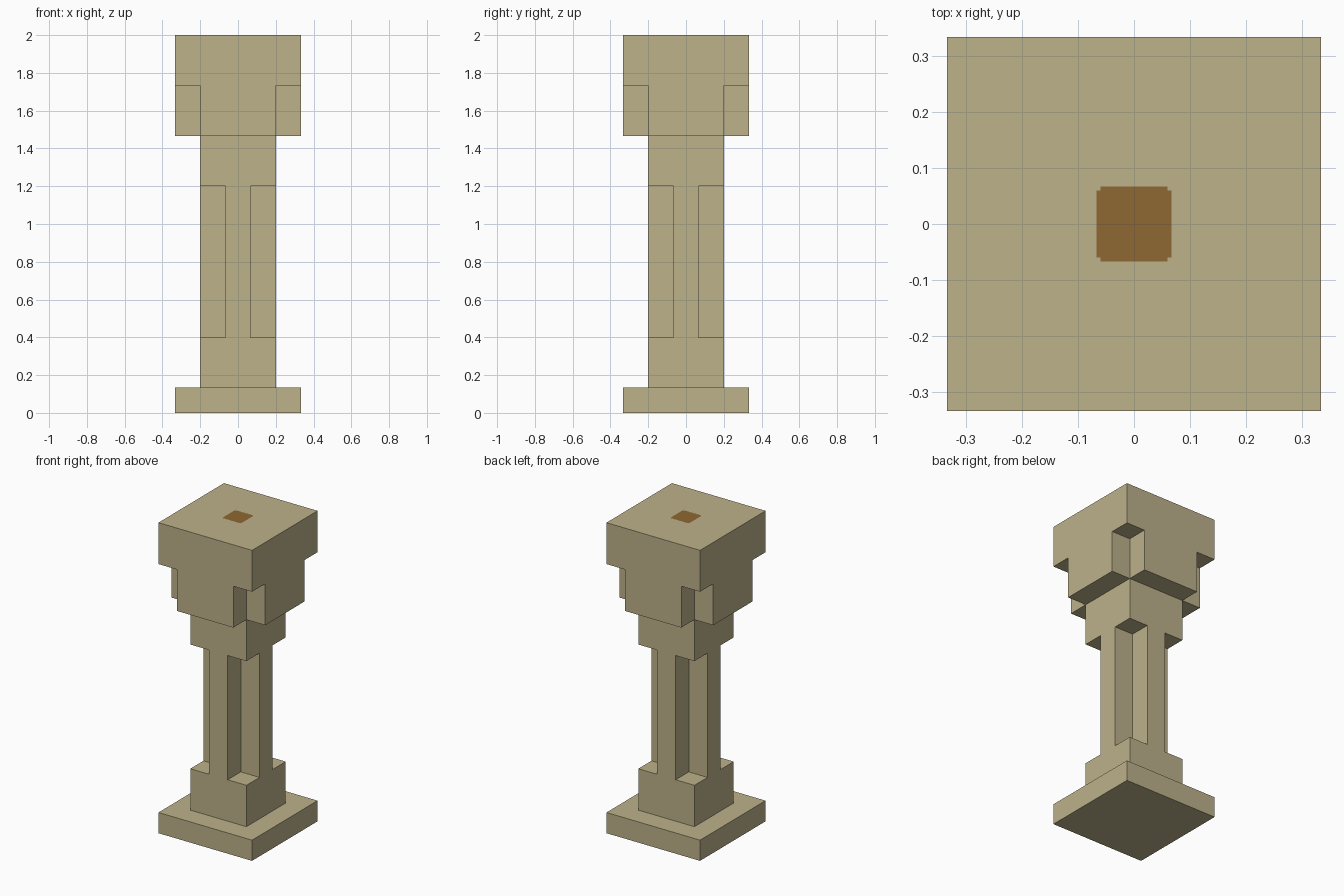
import bpy
import bmesh

if "Cube" in bpy.data.objects:
    bpy.data.objects.remove(bpy.data.objects["Cube"], do_unlink=True)

U = 2 / 30                      # block unit
WIDE, MID, SLIM = 5 * U, 3 * U, U


def make_material(name, rgb):
    mat = bpy.data.materials.new(name)
    mat.use_nodes = True
    colour = (*rgb, 1)
    mat.diffuse_color = colour
    mat.node_tree.nodes["Principled BSDF"].inputs["Base Color"].default_value = colour
    return mat


stone = make_material("sandstone", (0.509, 0.445, 0.258))
brown = make_material("brown", (0.275, 0.138, 0.033))


def square(r):
    return [(r, r), (-r, r), (-r, -r), (r, -r)]


def cross(r, arm):
    """Square outline of half width r with its corners notched back to arm."""
    quarter = [(r, arm), (arm, arm), (arm, r)]
    points = []
    for _ in range(4):
        points += quarter
        quarter = [(-y, x) for x, y in quarter]
    return points


def prism(name, outline, z0, z1):
    bm = bmesh.new()
    face = bm.faces.new([bm.verts.new((x, y, z0)) for x, y in outline])
    top = bmesh.ops.extrude_face_region(bm, geom=[face])["geom"]
    verts = [v for v in top if isinstance(v, bmesh.types.BMVert)]
    bmesh.ops.translate(bm, vec=(0, 0, z1 - z0), verts=verts)
    bmesh.ops.recalc_face_normals(bm, faces=bm.faces)
    mesh = bpy.data.meshes.new(name)
    bm.to_mesh(mesh)
    bm.free()
    mesh.materials.append(stone)
    obj = bpy.data.objects.new(name, mesh)
    bpy.context.collection.objects.link(obj)
    return obj


# Stacked pillar, from the ground up
prism("base_slab", square(WIDE), 0, 2 * U)
prism("lower_collar", square(MID), 2 * U, 6 * U)
prism("grooved_shaft", cross(MID, SLIM), 6 * U, 18 * U)
prism("upper_collar", square(MID), 18 * U, 22 * U)
prism("notched_head", cross(WIDE, MID), 22 * U, 26 * U)
cap = prism("cap_block", square(WIDE), 26 * U, 30 * U)

# Brown square with nicked corners, cut into the top of the cap
nick = SLIM * 0.89
cap.data.materials.append(brown)
bm = bmesh.new()
bm.from_mesh(cap.data)
for axis in ((1, 0, 0), (0, 1, 0)):
    for d in (-SLIM, -nick, nick, SLIM):
        top_faces = [f for f in bm.faces if f.normal.z > 0.9]
        edges = {e for f in top_faces for e in f.edges}
        verts = {v for f in top_faces for v in f.verts}
        bmesh.ops.bisect_plane(bm, geom=top_faces + list(edges) + list(verts),
                               plane_co=[c * d for c in axis], plane_no=axis)
for f in bm.faces:
    c = f.calc_center_median()
    near, far = sorted((abs(c.x), abs(c.y)))
    if f.normal.z > 0.9 and near < nick and far < SLIM:
        f.material_index = 1
bm.to_mesh(cap.data)
bm.free()
